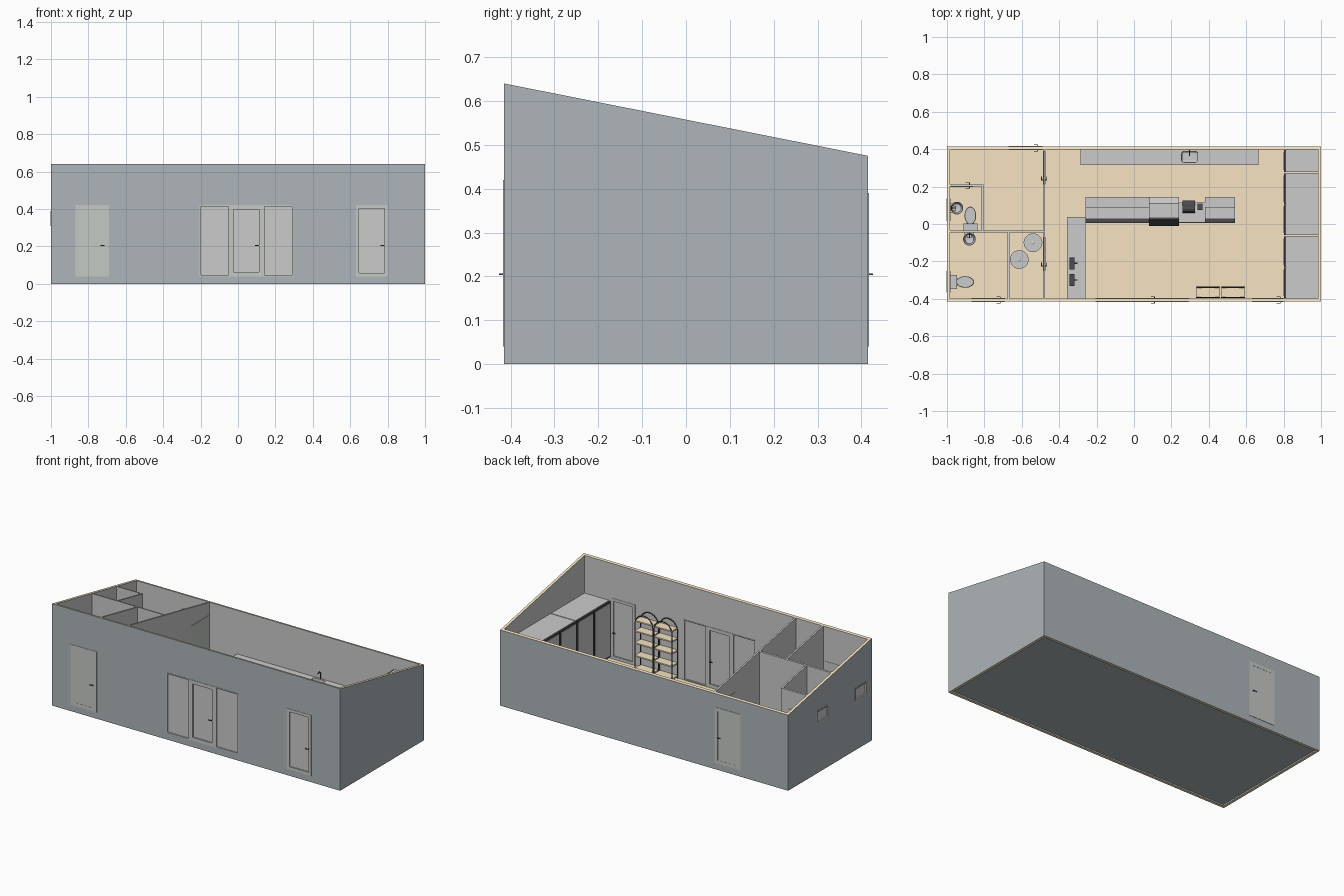
import bpy, bmesh, math
from mathutils import Matrix, Vector

if "Cube" in bpy.data.objects:
    bpy.data.objects.remove(bpy.data.objects["Cube"])


def material(name, r, g, b):
    m = bpy.data.materials.new(name)
    m.diffuse_color = (r, g, b, 1)
    m.use_nodes = True
    m.node_tree.nodes["Principled BSDF"].inputs["Base Color"].default_value = m.diffuse_color
    return m


CLAD = material("cladding", .42, .46, .48)
WOOD = material("wood", .92, .77, .55)
LINING = material("lining", .8, .8, .8)
DOOR = material("door_paint", .56, .59, .55)
DARK = material("dark_metal", .07, .07, .075)
FLOOR = .04


def top(y):                                   # height of the sloping wall top
    return .64 - .1988 * (y + .415)


def finish(name, bm, mat=None, smooth=False):
    bmesh.ops.recalc_face_normals(bm, faces=bm.faces)
    me = bpy.data.meshes.new(name)
    bm.to_mesh(me)
    bm.free()
    ob = bpy.data.objects.new(name, me)
    bpy.context.collection.objects.link(ob)
    if mat:
        me.materials.append(mat)
    if smooth:
        bpy.ops.object.select_all(action='DESELECT')
        ob.select_set(True)
        bpy.context.view_layer.objects.active = ob
        bpy.ops.object.shade_smooth_by_angle(angle=math.radians(35))
    return ob


def prism(name, x0, x1, yz, mat=None):        # y-z profile extruded along x
    bm = bmesh.new()
    a, b = [[bm.verts.new((x, y, z)) for y, z in yz] for x in (x0, x1)]
    bm.faces.new(a)
    bm.faces.new(b)
    for i in range(len(yz)):
        j = (i + 1) % len(yz)
        bm.faces.new((a[i], a[j], b[j], b[i]))
    return finish(name, bm, mat)


def box(name, x0, x1, y0, y1, z0, z1, mat=None):
    return prism(name, x0, x1, [(y0, z0), (y1, z0), (y1, z1), (y0, z1)], mat)


def lathe(name, prof, loc, mat=None, n=32, sx=1, sy=1):
    bm = bmesh.new()
    rings = [[bm.verts.new((loc[0] + sx * r * math.cos(2 * math.pi * i / n),
                            loc[1] + sy * r * math.sin(2 * math.pi * i / n),
                            loc[2] + z)) for i in range(n)] for r, z in prof]
    for a, b in zip(rings, rings[1:]):
        for i in range(n):
            j = (i + 1) % n
            bm.faces.new((a[i], a[j], b[j], b[i]))
    bm.faces.new(rings[0])
    bm.faces.new(rings[-1])
    return finish(name, bm, mat, True)


def tube(name, pts, r, mat=None):
    cu = bpy.data.curves.new(name, 'CURVE')
    cu.dimensions, cu.bevel_depth, cu.bevel_resolution, cu.use_fill_caps = '3D', r, 2, True
    sp = cu.splines.new('POLY')
    sp.points.add(len(pts) - 1)
    for p, co in zip(sp.points, pts):
        p.co = (*co, 1)
    ob = bpy.data.objects.new(name, cu)
    bpy.context.collection.objects.link(ob)
    if mat:
        cu.materials.append(mat)
    return ob


def place(obs, loc, deg):                     # move a locally built group
    for o in obs:
        o.data.transform(Matrix.Translation(loc) @ Matrix.Rotation(math.radians(deg), 4, 'Z'))


def cut(ob, cutter):
    cutter.hide_render = True
    cutter.display_type = 'WIRE'
    m = ob.modifiers.new("opening", 'BOOLEAN')
    m.operation, m.solver, m.object = 'DIFFERENCE', 'EXACT', cutter


# outer walls: wood core ends, dark cladding outside, light lining inside
bm = bmesh.new()
T = .017
loops = []
for d in (0, T):
    for up in (0, 1):
        loops.append([bm.verts.new((sx * (1 - d), sy * (.415 - d), top(sy * (.415 - d)) if up else 0))
                      for sx, sy in ((-1, -1), (1, -1), (1, 1), (-1, 1))])
ob_, ot, ib, it = loops
for i in range(4):
    j = (i + 1) % 4
    for a, b, k in ((ob_, ot, 0), (ib, it, 2), (ot, it, 1), (ob_, ib, 1)):
        bm.faces.new((a[i], a[j], b[j], b[i])).material_index = k
walls = finish("outer_walls", bm)
for m in (CLAD, WOOD, LINING):
    walls.data.materials.append(m)

# floor: boards over a dark slab
box("floor_slab", -.983, .983, -.398, .398, .008, .03, CLAD)
box("floor_boards", -.983, .983, -.398, .398, .03, FLOOR, WOOD)


# partitions up to the roof slope
def partition(x0, x1, y0, y1):
    prism("partition", x0, x1, [(y0, FLOOR), (y1, FLOOR), (y1, top(y1)), (y0, top(y0))], LINING)


partition(-.485, -.475, -.398, .398)
partition(-.983, -.485, -.045, -.035)
partition(-.675, -.665, -.398, -.045)
partition(-.983, -.81, .20, .21)
partition(-.815, -.805, -.035, .21)


# doors, windows and glazing: a frame, an inset panel and lever handles
def opening(name, along, a0, a1, c0, c1, z0, z1, handle=None, glazed=False, hole=True, fr=.022, hz=.205):
    def b(part, p0, p1, q0, q1, r0, r1, mat):
        if along == 'x':
            return box(name + part, p0, p1, q0, q1, r0, r1, mat)
        return box(name + part, q0, q1, p0, p1, r0, r1, mat)
    if hole:
        cut(walls, b("_cutter", a0 + .001, a1 - .001, c0 - .02, c1 + .02, z0 + .001, z1 - .001, CLAD))
    e0, e1 = c0 - .002, c1 + .002
    b("_jamb", a0, a0 + fr, e0, e1, z0, z1, DOOR)
    b("_jamb", a1 - fr, a1, e0, e1, z0, z1, DOOR)
    b("_head", a0 + fr, a1 - fr, e0, e1, z1 - fr, z1, DOOR)
    b("_sill", a0 + fr, a1 - fr, e0, e1, z0, z0 + fr, DOOR)
    mid = (c0 + c1) / 2
    t = .002 if glazed else (c1 - c0) / 2 + .001
    b("_panel", a0 + fr, a1 - fr, mid - t, mid + t, z0 + fr, z1 - fr, LINING if glazed else DOOR)
    if handle is not None:
        s = .02 if handle < (a0 + a1) / 2 else -.02
        b("_handle_stem", handle - .002, handle + .002, e0 - .009, e1 + .009, hz - .002, hz + .002, DARK)
        for q in (e0 - .009, e1 + .006):
            b("_lever", min(handle, handle + s), max(handle, handle + s), q, q + .003, hz - .002, hz + .002, DARK)


F, B = (-.415, -.398), (.398, .415)
opening("washroom_door", 'x', -.87, -.69, *F, .04, .42, -.715)
opening("side_glazing_left", 'x', -.205, -.045, *F, .04, .42, glazed=True, fr=.006)
opening("main_door", 'x', -.045, .135, *F, .04, .42, .11, True)
opening("side_glazing_right", 'x', .135, .295, *F, .04, .42, glazed=True, fr=.006)
opening("right_door", 'x', .63, .80, *F, .04, .42, .782, True, fr=.018)
opening("back_door", 'x', -.67, -.49, *B, .04, .39, -.515)
for y0, y1 in ((.015, .135), (-.365, -.25)):
    opening("small_window", 'y', y0, y1, -1, -.983, .31, .39, glazed=True, fr=.007)
opening("hall_door", 'y', .21, .39, -.485, -.475, .04, .40, .235, hole=False)
opening("store_door", 'y', -.25, -.07, -.485, -.475, .04, .40, -.225, hole=False)
opening("toilet_door", 'x', -.98, -.86, .20, .21, .04, .40, -.88, hole=False)

# back worktop with a sunken sink and tap
counter = box("back_counter", -.285, .665, .315, .398, FLOOR, .205)
sink = box("sink_cutter", .255, .34, .33, .388, .165, .25)
bv = sink.modifiers.new("round", 'BEVEL')
bv.width, bv.segments = .012, 4
cut(counter, sink)
tube("sink_tap", [(.297, .392, .205), (.297, .392, .245), (.297, .385, .252), (.297, .365, .248)], .003, DARK)

# tall cupboards along the right wall
for y0, y1 in ((-.398, -.065), (-.06, .272), (.277, .398)):
    box("tall_cupboard", .812, .983, y0, y1, FLOOR, .40)
    n = 2 if y1 - y0 > .2 else 1
    w = (y1 - y0) / n
    for i in range(n):
        a, b = y0 + i * w + .002, y0 + (i + 1) * w - .002
        box("cupboard_door_frame", .802, .812, a, b, .05, .398, DARK)
        box("cupboard_door_panel", .799, .803, a + .01, b - .01, .06, .388)

# arched shelf pair
for cx in (.396, .529):
    arch = [(cx + .062 * math.cos(t), .335 + .065 * math.sin(t)) for t in [math.pi * i / 16 for i in range(17)]]
    path = [(cx + .062, FLOOR)] + arch + [(cx - .062, FLOOR)]
    for y in (-.392, -.338):
        tube("shelf_arch", [(x, y, z) for x, z in path], .003, DARK)
    for z in (.05, .13, .21, .285, .35):
        box("shelf_board", cx - .062, cx + .062, -.394, -.336, z, z + .008, WOOD)

# serving island
for x0, x1 in ((-.26, .08), (.38, .54)):
    prism("island_unit", x0, x1, [(.03, FLOOR), (.145, FLOOR), (.145, .20), (.09, .20), (.09, .225), (.03, .225)])
    box("island_front", x0, x1, .006, .03, FLOOR, .22, DARK)
prism("display_case", .08, .24, [(.012, FLOOR), (.145, FLOOR), (.145, .22), (.11, .255), (.03, .255), (.012, .22)])
prism("display_glass", .08, .24, [(-.012, .05), (.012, .05), (.035, .255), (.025, .258), (-.012, .21)], DARK)
box("till_counter", .24, .38, .012, .115, FLOOR, .20)
box("till_front", .24, .38, .006, .012, FLOOR, .20, DARK)
prism("till_screen", .258, .325, [(.06, .20), (.125, .20), (.125, .208), (.075, .25), (.066, .25)], DARK)
box("till_key_panel", .272, .312, .09, .10, .208, .235)
prism("card_reader", .34, .365, [(.075, .20), (.11, .20), (.11, .207), (.075, .216)], DARK)

# side counter with two machines
box("side_counter", -.35, -.265, -.398, .03, FLOOR, .20)
box("side_counter_top", -.357, -.258, -.398, .038, .20, .21)
for y in (-.21, -.30):
    box("counter_machine", -.345, -.318, y - .032, y + .032, .21, .26, DARK)
    box("machine_lever", -.318, -.303, y - .003, y + .003, .24, .246, DARK)

# storage drums
for x, y in ((-.54, -.10), (-.613, -.19)):
    lathe("drum", [(.048, 0), (.05, .004), (.05, .07), (.047, .074), (.047, .086), (.05, .09), (.05, .165),
                   (.046, .165), (.046, .16), (.01, .16), (.01, .168), (.007, .17)], (x, y, FLOOR))

# toilets
for loc, deg in (((-.875, -.035, FLOOR), 0), ((-.983, -.31, FLOOR), -90)):
    place([box("toilet_tank", -.035, .035, 0, .035, .07, .145),
           box("toilet_tank_lid", -.037, .037, 0, .037, .145, .152),
           box("toilet_neck", -.018, .018, .01, .06, 0, .07),
           lathe("toilet_bowl", [(.6, 0), (.55, .03), (.9, .065), (1, .075)], (0, .08, 0), sx=.03, sy=.047),
           lathe("toilet_lid", [(1, .075), (1, .081), (.93, .084)], (0, .08, 0), sx=.031, sy=.048)], loc, deg)

# wall basins
for loc, deg in (((-.983, .085, FLOOR), -90), ((-.88, -.045, FLOOR), 180)):
    place([lathe("basin", [(.012, .11), (.026, .125), (.034, .155), (.031, .155), (.023, .132), (.006, .128)], (0, .036, 0)),
           box("basin_bracket", -.012, .012, 0, .03, .115, .14),
           box("basin_ledge", -.025, .025, 0, .012, .14, .155),
           tube("basin_tap", [(0, .006, .155), (0, .006, .18), (0, .03, .176)], .003, DARK),
           tube("basin_handles", [(-.014, .008, .165), (.014, .008, .165)], .0025, DARK)], loc, deg)
